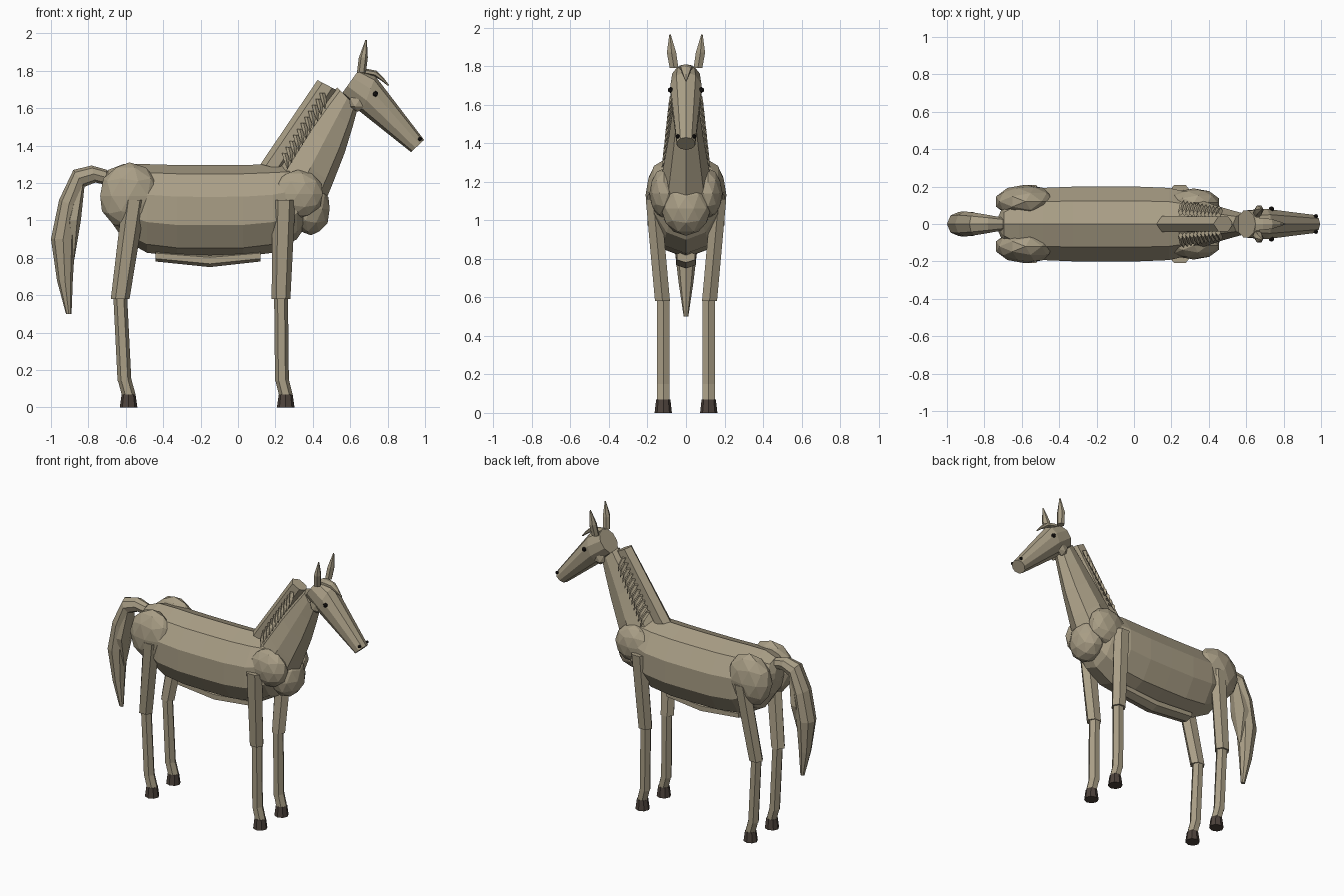
import bpy
import bmesh
from math import sin, cos, pi, tau
from mathutils import Vector

default_cube = bpy.data.objects.get("Cube")
if default_cube:
    bpy.data.objects.remove(default_cube)


def make_material(name, red, green, blue):
    material = bpy.data.materials.new(name)
    material.use_nodes = True
    color = (red, green, blue, 1)
    material.diffuse_color = color
    material.node_tree.nodes["Principled BSDF"].inputs["Base Color"].default_value = color
    return material


coat = make_material("tan coat", .4, .345, .24)
hoof_brown = make_material("dark hoof brown", .075, .056, .045)
black = make_material("black", .01, .008, .007)
both_sides = (("near", -1), ("far", 1))


def finish(name, bm, material):
    bmesh.ops.recalc_face_normals(bm, faces=bm.faces)
    mesh = bpy.data.meshes.new(name)
    bm.to_mesh(mesh)
    bm.free()
    mesh.materials.append(material)
    part = bpy.data.objects.new(name, mesh)
    bpy.context.collection.objects.link(part)


def level(x, z, length, width, y=0):
    """A horizontal section, given by its centre and half sizes."""
    return (x - length, z, x + length, z, width, y)


def slanted(x_top, z_top, x_bottom, z_bottom, width):
    """A section on the middle plane, given by two opposite rim points."""
    return (x_top, z_top, x_bottom, z_bottom, width, 0)


def soften(sections):
    """Add a section halfway between neighbours, on a smooth curve."""
    points = [Vector(section) for section in sections]
    result = [points[0]]
    for i in range(len(points) - 1):
        start, end = points[i], points[i + 1]
        before = points[max(i - 1, 0)]
        after = points[min(i + 2, len(points) - 1)]
        middle = (start + end) / 2 + (start + end - before - after) / 16
        result += [middle, end]
    return result


def loft(name, sections, sides=6, material=coat, side=1):
    bm = bmesh.new()
    rings = []
    for x_a, z_a, x_b, z_b, width, y in sections:
        rim_a = Vector((x_a, side * y, z_a))
        rim_b = Vector((x_b, side * y, z_b))
        centre, arm = (rim_a + rim_b) / 2, (rim_a - rim_b) / 2
        across = Vector((0, width, 0))
        angles = [tau * i / sides for i in range(sides)]
        rings.append([bm.verts.new(centre + arm * cos(a) + across * sin(a)) for a in angles])
    for ring, following in zip(rings, rings[1:]):
        for i in range(sides):
            j = (i + 1) % sides
            bm.faces.new((ring[i], ring[j], following[j], following[i]))
    bm.faces.new(rings[0])
    bm.faces.new(rings[-1])
    finish(name, bm, material)


def pair(name, sections, sides=6, material=coat):
    for label, side in both_sides:
        loft(f"{label}_{name}", sections, sides, material, side)


def lump(name, centre, radii, detail=2, material=coat):
    bm = bmesh.new()
    bmesh.ops.create_icosphere(bm, subdivisions=detail, radius=1)
    bmesh.ops.scale(bm, verts=bm.verts, vec=radii)
    bmesh.ops.translate(bm, verts=bm.verts, vec=centre)
    finish(name, bm, material)


def lump_pair(name, x, y, z, radii, detail=2, material=coat):
    for label, side in both_sides:
        lump(f"{label}_{name}", (x, side * y, z), radii, detail, material)


# Trunk: a barrel whose ends close and rise
barrel = []
for step in range(-5, 6):
    along = .99 * sin(pi / 2 * step / 5)
    fullness = (1 - abs(along) ** 5) ** .5
    x = -.15 + .58 * along
    middle = 1.05 + .12 * along ** 4
    height = .245 * fullness
    barrel.append(slanted(x, middle + height, x, middle - height, .21 * fullness))
loft("body", barrel, sides=10)

loft("belly_strip", [
    slanted(-.44, .84, -.44, .78, .055),
    slanted(-.15, .82, -.15, .75, .06),
    slanted(.12, .84, .12, .78, .055),
])
lump("chest", centre=(.39, 0, 1.06), radii=(.105, .13, .14))
lump_pair("haunch", x=-.58, y=.12, z=1.13, radii=(.165, .09, .18))
lump_pair("shoulder", x=.32, y=.115, z=1.14, radii=(.14, .075, .13))

# Legs: both kinds share heights and thicknesses, only the joints differ
leg_joints = {"hind": (-.555, -.63, -.607, -.585), "fore": (.245, .23, .235, .255)}
hip_height, knee_height, fetlock_height, hoof_height = 1.11, .58, .15, .07
leg_y, slim = .118, .037
for leg, (hip, knee, fetlock, toe) in leg_joints.items():
    pair(f"{leg}_upper_leg", [
        level(hip, hip_height, .062, .045, .17),
        level(knee, knee_height, .05, .045, .122),
    ])
    pair(f"{leg}_cannon", [
        level(knee, knee_height + .02, slim, slim, leg_y),
        level(fetlock, fetlock_height - .01, slim, slim, leg_y),
    ])
    pair(f"{leg}_pastern", [
        level(fetlock, fetlock_height, slim, slim, leg_y),
        level(toe, hoof_height, slim, slim, leg_y),
    ])
    pair(f"{leg}_hoof", [
        level(toe, hoof_height, slim, slim, leg_y),
        level(toe, 0, .047, .045, leg_y),
    ], sides=8, material=hoof_brown)

# Neck and mane crest
loft("neck", soften([
    slanted(.2, 1.26, .45, 1.06, .14),
    slanted(.36, 1.5, .57, 1.36, .09),
    slanted(.53, 1.71, .64, 1.6, .057),
]), sides=8)
loft("mane_crest", [
    slanted(.12, 1.3, .24, 1.27, .05),
    slanted(.425, 1.75, .53, 1.695, .045),
])

# Pointed strands hanging off both sides of the crest
strands = 11
for i in range(strands):
    t = i / (strands - 1)
    x, z = .25 + .2 * t, 1.36 + .32 * t
    flare = .125 - .035 * t
    pair(f"mane_strand_{i + 1}", [
        level(x, z, .015, .018, flare / 2),
        level(x + .01, z - .04, .015, .015, flare - .02),
        level(x + .015, z - .085, .002, .002, flare),
    ], sides=4)

# Head
loft("head", [
    slanted(.65, 1.81, .55, 1.67, .075),
    slanted(.735, 1.77, .66, 1.575, .085),
    slanted(.995, 1.43, .925, 1.365, .05),
], sides=10)
lump_pair("jaw", x=.64, y=.04, z=1.63, radii=(.055, .03, .05), detail=1)
pair("ear", [
    level(.66, 1.79, .024, .026, .062),
    level(.67, 1.87, .024, .028, .075),
    level(.685, 1.965, .004, .004, .083),
])
loft("forelock", soften([
    slanted(.65, 1.81, .66, 1.78, .04),
    slanted(.74, 1.8, .73, 1.77, .03),
    slanted(.81, 1.72, .8, 1.72, .003),
]))
for name, x, y, z, radius in (("eye", .735, .08, 1.676, .016), ("nostril", .973, .042, 1.435, .012)):
    lump_pair(name, x, y, z, (radius, radius, radius), detail=1, material=black)

# Tail
loft("tail", soften([
    slanted(-.7, 1.27, -.71, 1.19, .035),
    slanted(-.88, 1.27, -.82, 1.18, .06),
    slanted(-1, .9, -.87, .9, .065),
    slanted(-.92, .5, -.89, .5, .012),
]), sides=8)
loft("tail_lock", [
    level(-.84, 1.19, .02, .05),
    level(-.88, 1, .04, .075),
    level(-.88, .79, .005, .01),
])
